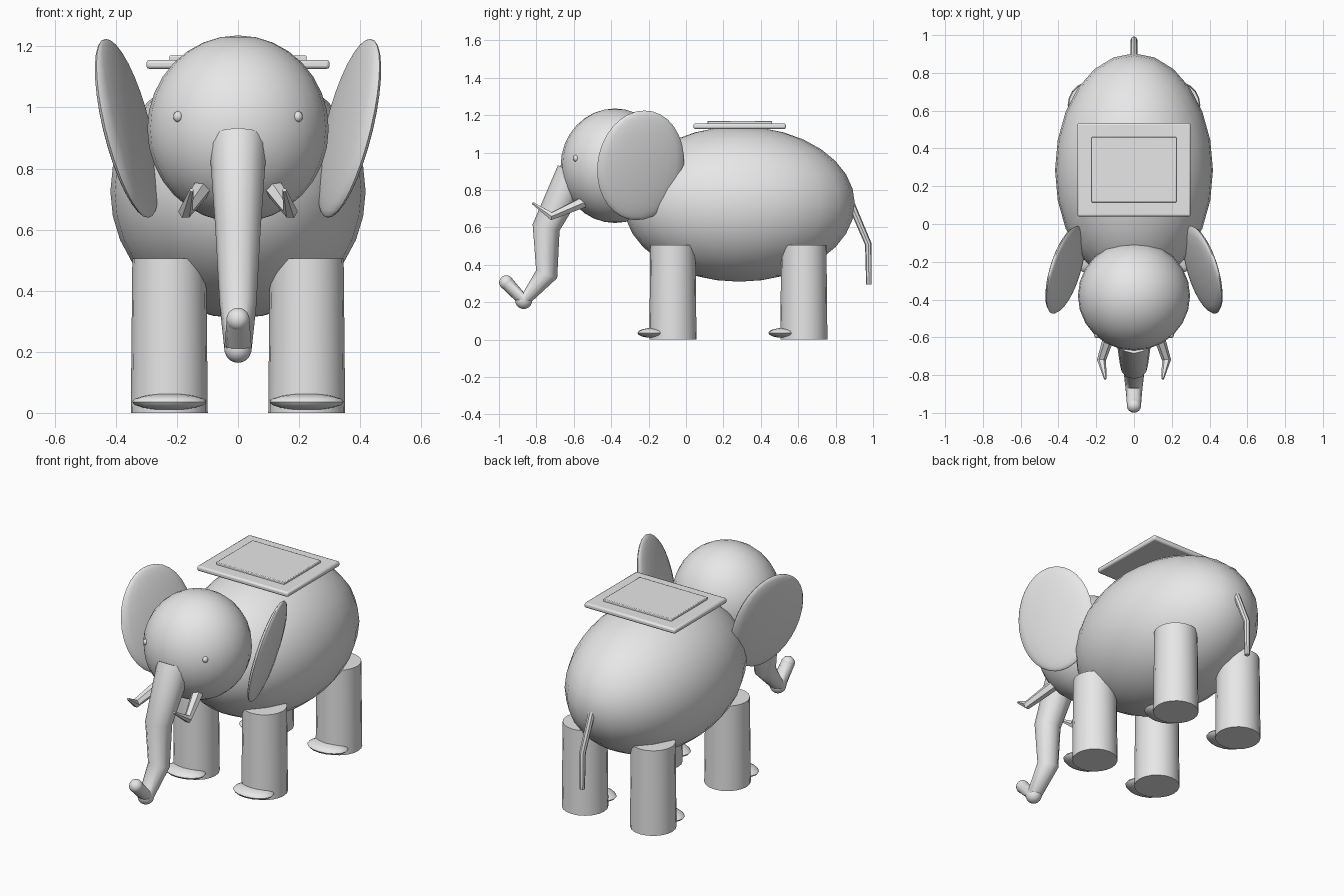
import bpy
from math import radians

cube = bpy.data.objects.get("Cube")
if cube:
    bpy.data.objects.remove(cube, do_unlink=True)

grey = bpy.data.materials.new("plain_grey")
grey.use_nodes = True
grey.diffuse_color = (0.8, 0.8, 0.8, 1)
grey.node_tree.nodes["Principled BSDF"].inputs["Base Color"].default_value = (0.8, 0.8, 0.8, 1)


def finish(name, angle=35):
    obj = bpy.context.object
    obj.name = name
    obj.data.materials.clear()
    obj.data.materials.append(grey)
    bpy.ops.object.transform_apply(location=False, rotation=False, scale=True)
    bpy.ops.object.shade_smooth_by_angle(angle=radians(angle))
    return obj


def ball(name, loc, size, segments=24, rings=16, rot=(0, 0, 0)):
    bpy.ops.mesh.primitive_uv_sphere_add(segments=segments, ring_count=rings, radius=1,
                                         location=loc, rotation=rot)
    bpy.context.object.scale = size
    return finish(name)


def tube(name, points, sides_res, angle=35):
    """Capped tube through (x, y, z, radius) points."""
    curve = bpy.data.curves.new(name, "CURVE")
    curve.dimensions = "3D"
    curve.bevel_depth = 1
    curve.bevel_resolution = sides_res
    curve.use_fill_caps = True
    spline = curve.splines.new("POLY")
    spline.points.add(len(points) - 1)
    for p, (x, y, z, r) in zip(spline.points, points):
        p.co = (x, y, z, 1)
        p.radius = r
    obj = bpy.data.objects.new(name, curve)
    bpy.context.collection.objects.link(obj)
    bpy.ops.object.select_all(action="DESELECT")
    obj.select_set(True)
    bpy.context.view_layer.objects.active = obj
    bpy.ops.object.convert(target="MESH")
    return finish(name, angle)


def slab(name, loc, size, bevel):
    bpy.ops.mesh.primitive_cube_add(size=1, location=loc)
    bpy.context.object.scale = size
    obj = finish(name)
    mod = obj.modifiers.new("soft_edges", "BEVEL")
    mod.width = bevel
    mod.segments = 2


# Body and head
ball("body", (0, 0.285, 0.725), (0.418, 0.618, 0.415))
ball("head", (0, -0.38, 0.93), (0.297, 0.29, 0.306))

# Trunk with rounded tip
tube("trunk", [(0, -0.60, 0.89, 0.095), (0, -0.748, 0.60, 0.074), (0, -0.745, 0.35, 0.06),
               (0, -0.868, 0.21, 0.045), (0, -0.96, 0.305, 0.037)], 4, 50)
ball("trunk_tip", (0, -0.961, 0.306), (0.038, 0.038, 0.038), 16, 10)
ball("trunk_bend", (0, -0.868, 0.21), (0.045, 0.046, 0.046), 16, 10)

# Tail
tube("tail", [(0, 0.86, 0.78, 0.02), (0, 0.975, 0.51, 0.018), (0, 0.978, 0.295, 0.015)], 2)

# Paired parts
for side, s in (("left", 1), ("right", -1)):
    ball(side + "_ear", (s * 0.364, -0.243, 0.932), (0.038, 0.242, 0.302), 20, 16,
         (0, s * radians(14), s * radians(17)))
    ball(side + "_eye", (s * 0.196, -0.588, 0.97), (0.016, 0.016, 0.018), 12, 8)
    tube(side + "_tusk", [(s * 0.118, -0.55, 0.735, 0.032), (s * 0.172, -0.72, 0.66, 0.024),
                          (s * 0.152, -0.82, 0.73, 0.007)], 1, 20)
    for end, y in (("front", -0.07), ("back", 0.63)):
        bpy.ops.mesh.primitive_cone_add(vertices=20, radius1=0.126, radius2=0.121, depth=0.505,
                                        location=(s * 0.225, y, 0.2525))
        finish(f"{side}_{end}_leg")
        ball(f"{side}_{end}_toes", (s * 0.225, y - 0.105, 0.036), (0.122, 0.085, 0.027), 16, 8)

# Saddle plate and pad
slab("saddle_plate", (0, 0.287, 1.141), (0.60, 0.495, 0.03), 0.01)
slab("saddle_pad", (0, 0.287, 1.158), (0.45, 0.345, 0.024), 0.004)
